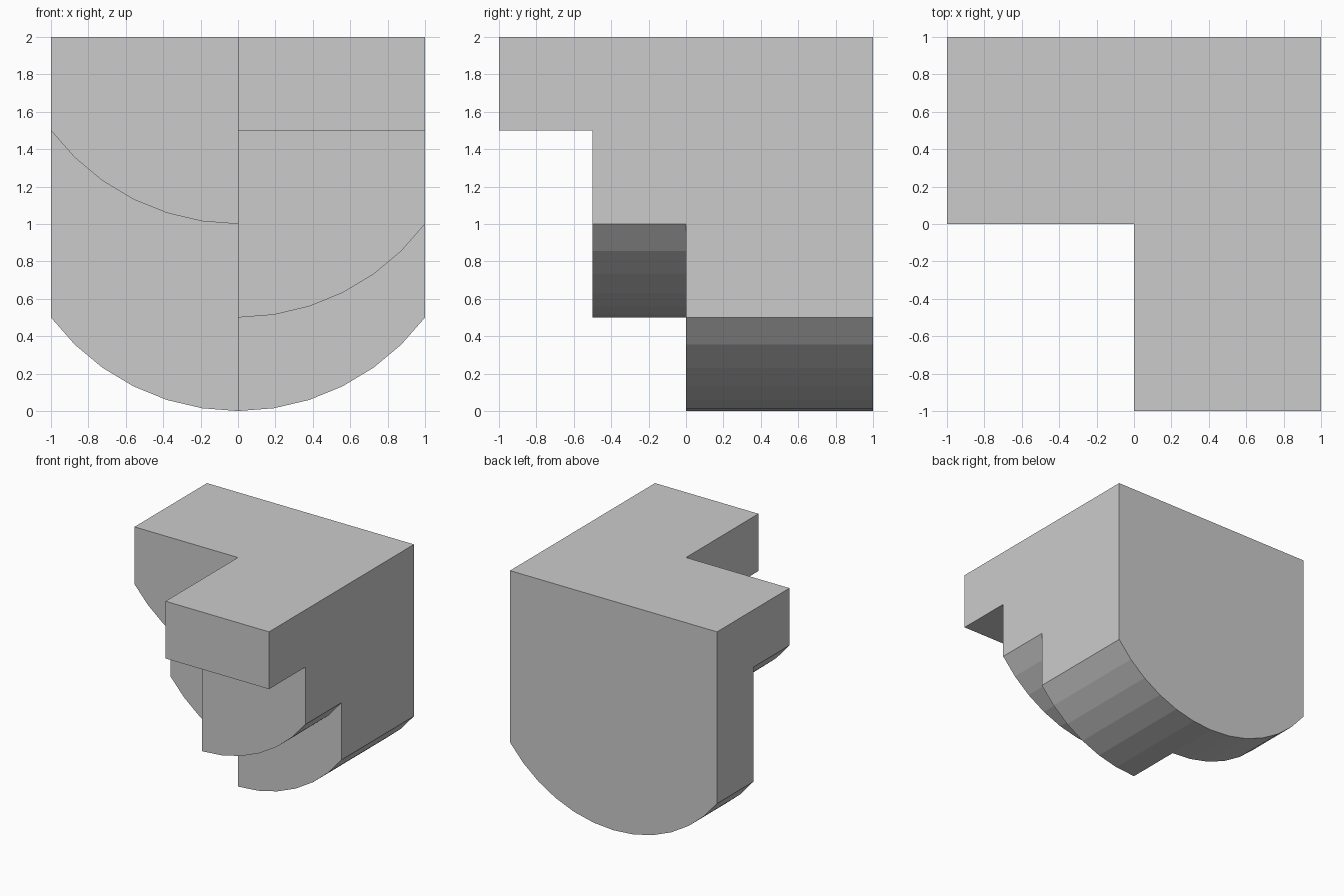
import bpy, bmesh, math

if "Cube" in bpy.data.objects:
    bpy.data.objects.remove(bpy.data.objects["Cube"])

R, HALF, SEGS = 1.25, math.asin(0.8), 6   # vault arc: radius, half angle, facets per half


def slab(name, x0, x1, y0, y1, z, arched=True):
    """Block up to z = 2 whose underside is flat or follows the arc, lowest point at z."""
    if arched:
        angles = [HALF * i / SEGS for i in range(-SEGS, SEGS + 1)]
        under = [(R * math.sin(a), z + R - R * math.cos(a)) for a in angles]
        under = [p for p in under if x0 - 1e-5 <= p[0] <= x1 + 1e-5]
    else:
        under = [(x0, z), (x1, z)]
    profile = under + [(x1, 2), (x0, 2)]
    bm = bmesh.new()
    face = bm.faces.new([bm.verts.new((x, y0, h)) for x, h in profile])
    ext = bmesh.ops.extrude_face_region(bm, geom=[face])
    verts = [v for v in ext["geom"] if isinstance(v, bmesh.types.BMVert)]
    bmesh.ops.translate(bm, verts=verts, vec=(0, y1 - y0, 0))
    bmesh.ops.recalc_face_normals(bm, faces=bm.faces)
    mesh = bpy.data.meshes.new(name)
    bm.to_mesh(mesh)
    bm.free()
    ob = bpy.data.objects.new(name, mesh)
    bpy.context.collection.objects.link(ob)
    return ob


# Rear wall, then the overlapping steps of the right and left arms
body = slab("stepped_corner_block", -1, 1, 0.5, 1, 0)
steps = [
    slab("right_lower_step", 0, 1, 0, 1, 0),
    slab("right_middle_step", 0, 1, -0.5, 1, 0.5),
    slab("right_top_step", 0, 1, -1, 1, 1.5, arched=False),
    slab("left_top_step", -1, 0, 0, 1, 1),
]

# Fuse the steps into one solid
bpy.context.view_layer.objects.active = body
for step in steps:
    mod = body.modifiers.new("fuse", "BOOLEAN")
    mod.operation, mod.solver, mod.object = "UNION", "EXACT", step
    bpy.ops.object.modifier_apply(modifier=mod.name)
    bpy.data.objects.remove(step)

# Merge coplanar faces, keeping the arc facets
bm = bmesh.new()
bm.from_mesh(body.data)
bmesh.ops.remove_doubles(bm, verts=bm.verts, dist=1e-4)
bmesh.ops.dissolve_limit(bm, angle_limit=math.radians(1), verts=bm.verts, edges=bm.edges)
bm.to_mesh(body.data)
bm.free()
